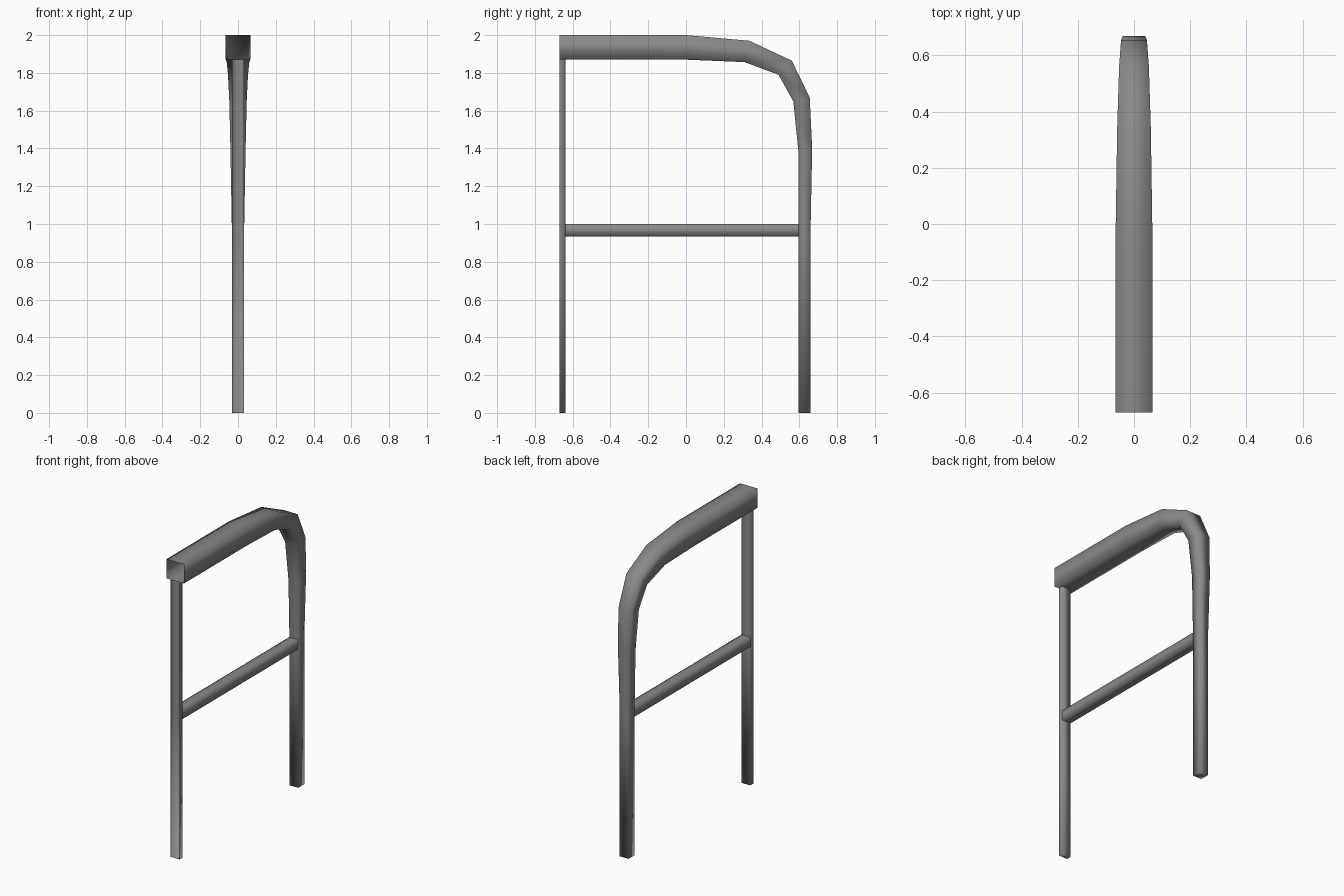
import bpy

if "Cube" in bpy.data.objects:
    bpy.data.objects.remove(bpy.data.objects["Cube"])

steel = bpy.data.materials.new("grey_steel")
steel.diffuse_color = (0.25, 0.256, 0.25, 1)
steel.use_nodes = True
steel.node_tree.nodes["Principled BSDF"].inputs["Base Color"].default_value = steel.diffuse_color


def make_object(name, verts, faces):
    mesh = bpy.data.meshes.new(name)
    mesh.from_pydata(verts, [], faces)
    mesh.materials.append(steel)
    mesh.polygons.foreach_set("use_smooth", [True] * len(mesh.polygons))
    mesh.update()
    obj = bpy.data.objects.new(name, mesh)
    bpy.context.collection.objects.link(obj)
    return obj


def tube(name, sections, cap_end=False, skip=()):
    """Square tube through sections of (outer y, outer z, inner y, inner z, half width)."""
    verts, faces = [], []
    for oy, oz, iy, iz, w in sections:
        verts += [(-w, oy, oz), (w, oy, oz), (w, iy, iz), (-w, iy, iz)]
    for s in range(len(sections) - 1):
        for k in range(4):
            if k not in skip:
                a, b = s * 4 + k, s * 4 + (k + 1) % 4
                faces.append((a, b, b + 4, a + 4)[::-1])
    if cap_end:
        n = len(verts)
        faces.append((n - 4, n - 3, n - 2, n - 1)[::-1])
    return make_object(name, verts, faces)


# Handrail bending down into the rear leg, open at the joining end
tube("handrail_and_rear_leg", [
    (-0.67, 2.0, -0.67, 1.87, 0.065),
    (0.0, 2.0, 0.0, 1.87, 0.065),
    (0.335, 1.97, 0.31, 1.857, 0.06),
    (0.56, 1.865, 0.49, 1.79, 0.053),
    (0.655, 1.67, 0.568, 1.65, 0.046),
    (0.668, 1.4, 0.595, 1.385, 0.04),
    (0.66, 1.0, 0.595, 1.0, 0.033),
    (0.66, 0.935, 0.595, 0.935, 0.033),
    (0.66, 0.0, 0.595, 0.0, 0.033),
], cap_end=True)

# Front half post, open on the joining side (outer and inner ends swapped along y)
tube("front_post", [
    (-0.638, z, -0.67, z, 0.033) for z in (1.87, 1.0, 0.935, 0.0)
], cap_end=True, skip=(2,))

# Middle crossbar
tube("crossbar", [
    (y, 1.0, y, 0.935, 0.033) for y in (-0.638, 0.595)
])
